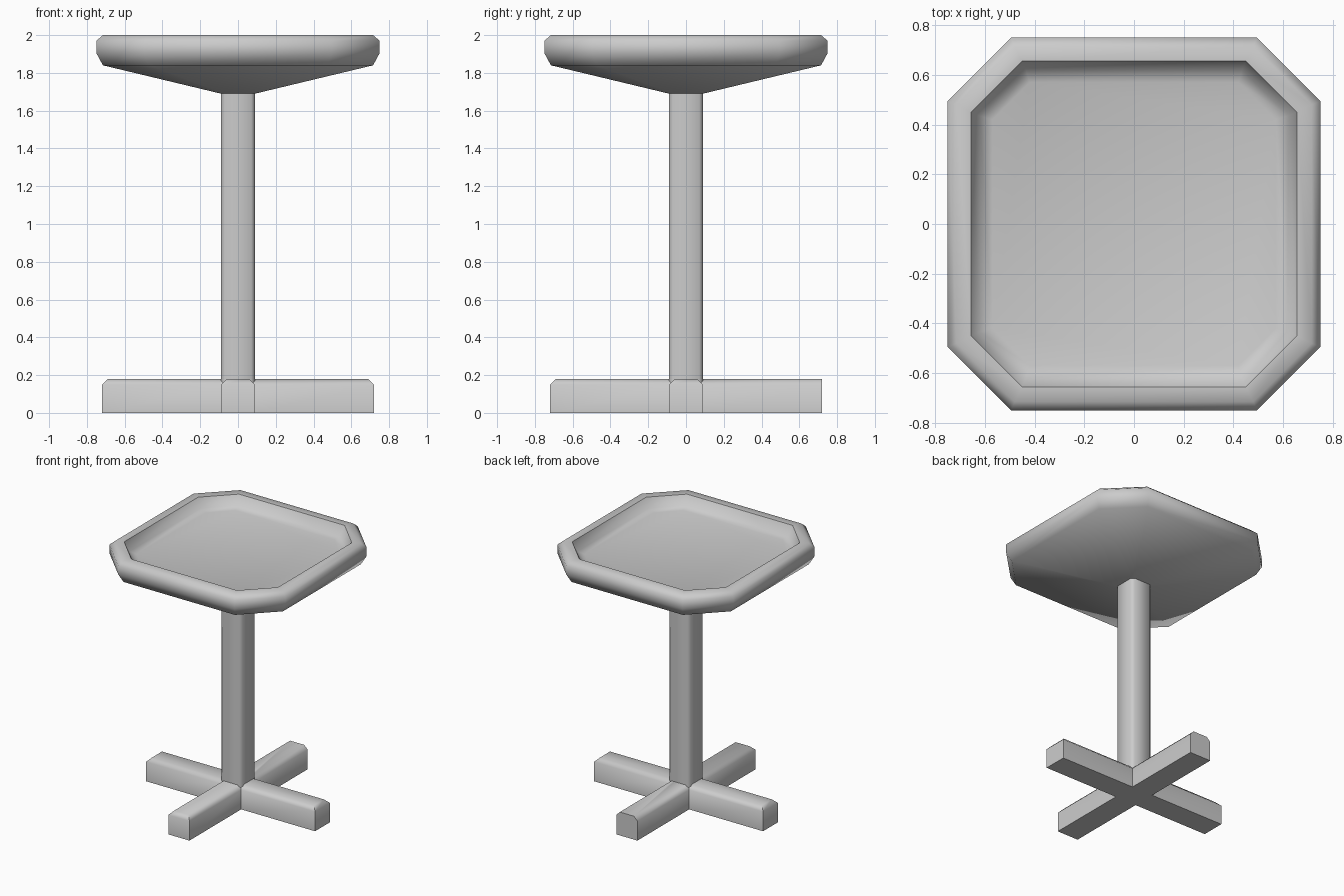
import bpy, bmesh

if "Cube" in bpy.data.objects:
    bpy.data.objects.remove(bpy.data.objects["Cube"])


def octagon(h, c):
    """Square of half width h whose corners are cut at c."""
    return [(h, -c), (h, c), (c, h), (-c, h), (-h, c), (-h, -c), (-c, -h), (c, -h)]


def cross(w, tip, back_tip):
    """Four-armed cross outline; w is the half width of an arm."""
    return [(w, -w), (tip, -w), (tip, w), (w, w), (w, back_tip), (-w, back_tip),
            (-w, w), (-tip, w), (-tip, -w), (-w, -w), (-w, -tip), (w, -tip)]


def loft(name, sections, angle):
    """Join outlines (points, z) into a closed solid."""
    bm = bmesh.new()
    rings = [[bm.verts.new((x, y, z)) for x, y in pts] for pts, z in sections]
    n = len(rings[0])
    for a, b in zip(rings, rings[1:]):
        for i in range(n):
            j = (i + 1) % n
            bm.faces.new((a[i], a[j], b[j], b[i]))
    bm.faces.new(rings[0][::-1])
    bm.faces.new(rings[-1])
    bmesh.ops.recalc_face_normals(bm, faces=bm.faces[:])
    mesh = bpy.data.meshes.new(name)
    bm.to_mesh(mesh)
    bm.free()
    ob = bpy.data.objects.new(name, mesh)
    bpy.context.collection.objects.link(ob)
    bpy.ops.object.select_all(action='DESELECT')
    ob.select_set(True)
    bpy.context.view_layer.objects.active = ob
    bpy.ops.object.shade_smooth_by_angle(angle=angle)
    return ob


SMOOTH = 0.87  # about 50 degrees

# Table top: flared underside, bevelled rim and sunken tray
profile = [(0.09, 0.07, 1.69), (0.715, 0.475, 1.84), (0.75, 0.495, 1.905),
           (0.75, 0.495, 1.97), (0.715, 0.48, 2.0), (0.655, 0.45, 2.0),
           (0.62, 0.435, 1.93), (0.57, 0.42, 1.915)]
loft("table_top", [(octagon(h, c), z) for h, c, z in profile], SMOOTH)

# Post with chamfered corners
loft("post", [(octagon(0.09, 0.07), z) for z in (0.1, 1.69)], SMOOTH)

# Cross foot with chamfered upper edges (the back tip is square)
loft("cross_foot", [(cross(0.09, 0.72, 0.72), 0.0),
                    (cross(0.09, 0.72, 0.72), 0.15),
                    (cross(0.06, 0.69, 0.72), 0.18)], SMOOTH)
